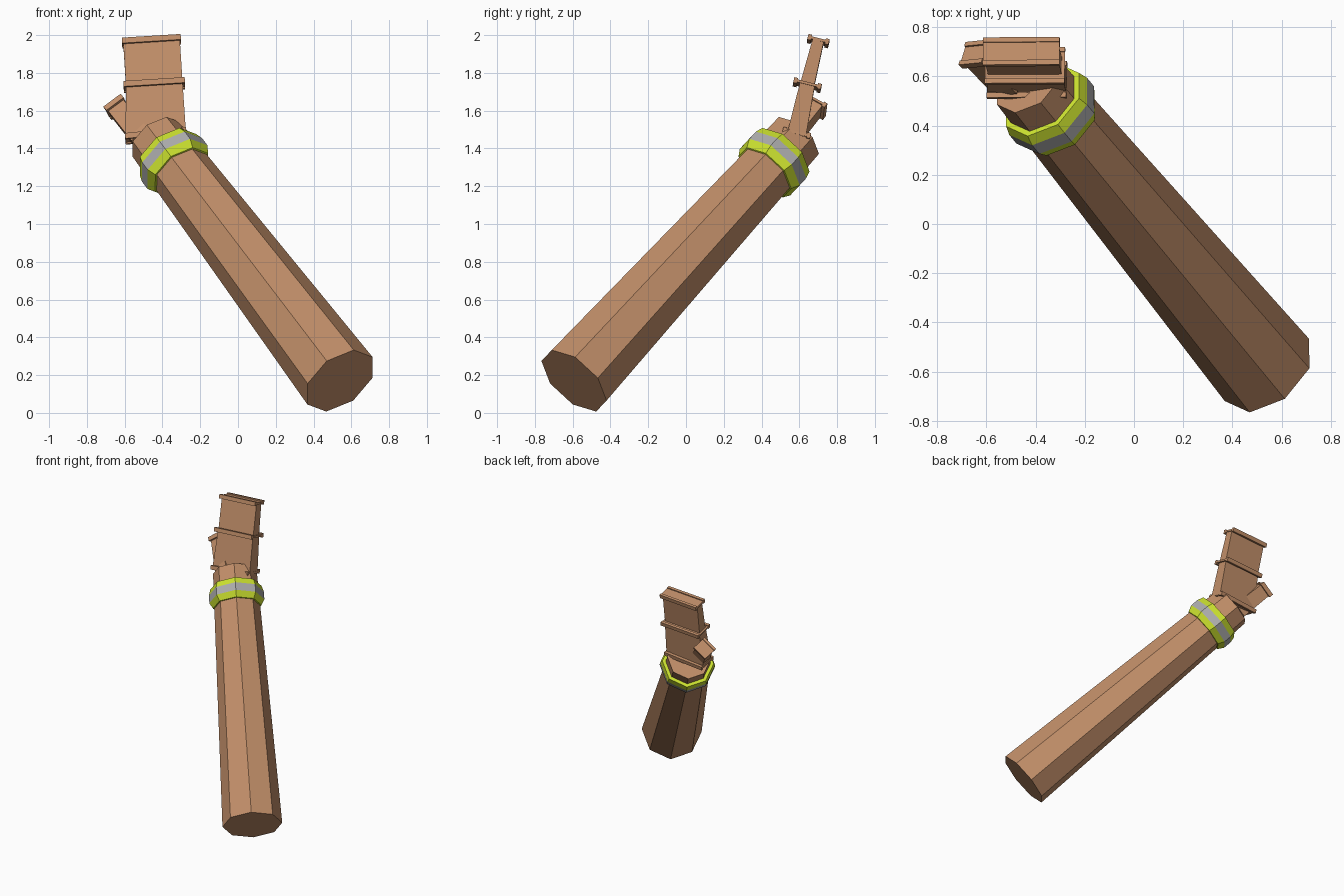
import bpy, bmesh, math
from mathutils import Vector

if "Cube" in bpy.data.objects:
    bpy.data.objects.remove(bpy.data.objects["Cube"])

def material(name, rgb):
    m = bpy.data.materials.new(name)
    m.diffuse_color = (*rgb, 1)
    m.use_nodes = True
    m.node_tree.nodes["Principled BSDF"].inputs["Base Color"].default_value = m.diffuse_color
    return m

SKIN = material("tan", (0.53, 0.27, 0.14))
LIME = material("lime", (0.62, 0.78, 0.03))
GREY = material("grey", (0.42, 0.42, 0.42))

def make_object(name, bm, mats):
    bmesh.ops.recalc_face_normals(bm, faces=bm.faces)
    me = bpy.data.meshes.new(name)
    bm.to_mesh(me)
    bm.free()
    for m in mats:
        me.materials.append(m)
    ob = bpy.data.objects.new(name, me)
    bpy.context.collection.objects.link(ob)
    return ob

# Arm axis and the octagon's own directions
START, END, R = Vector((.54, -.593, .17)), Vector((-.432, .578, 1.448)), .2135
AXIS = (END - START).normalized()
U = Vector((.814, .023, .581))
U = (U - AXIS * U.dot(AXIS)).normalized()
V = AXIS.cross(U)

def lathe(name, profile, mats, bands=None):
    """Octagonal rings along the arm; profile = (fraction of length, radius scale)."""
    bm = bmesh.new()
    rings = []
    for t, s in profile:
        c = START.lerp(END, t)
        rings.append([bm.verts.new(c + (U * math.cos(k * math.pi / 4) + V * math.sin(k * math.pi / 4)) * R * s)
                      for k in range(8)])
    for i in range(len(rings) - 1):
        for k in range(8):
            n = (k + 1) % 8
            f = bm.faces.new((rings[i][k], rings[i][n], rings[i + 1][n], rings[i + 1][k]))
            f.material_index = bands[i] if bands else 0
    if not bands:
        bm.faces.new(rings[0])
        bm.faces.new(rings[-1])
    return make_object(name, bm, mats)

lathe("forearm", [(0, 1), (1, .73)], [SKIN])
lathe("wrist_band", [(.862, .76), (.863, .81), (.885, .92), (.915, .92), (.938, .86), (.938, .74)],
      [LIME, GREY], [0, 0, 1, 0, 0])

def block(name, low, high, x_dir, size_low, size_high):
    """Tapered box from low to high; sizes are (width, depth) at each end."""
    low, high = Vector(low), Vector(high)
    up = (high - low).normalized()
    x = Vector(x_dir)
    x = (x - up * x.dot(up)).normalized()
    y = up.cross(x)
    bm = bmesh.new()
    ends = []
    for c, (w, d) in ((low, size_low), (high, size_high)):
        ends.append([bm.verts.new(c + x * w / 2 * a + y * d / 2 * b)
                     for a, b in ((-1, -1), (1, -1), (1, 1), (-1, 1))])
    bm.faces.new(ends[0])
    bm.faces.new(ends[1])
    for k in range(4):
        n = (k + 1) % 4
        bm.faces.new((ends[0][k], ends[0][n], ends[1][n], ends[1][k]))
    return make_object(name, bm, [SKIN])

def flange(name, centre, up, x_dir, width, depth):
    """Thin end plate with a raised rim bar along its front and back."""
    c, up = Vector(centre), Vector(up).normalized()
    x = Vector(x_dir)
    x = (x - up * x.dot(up)).normalized()
    y = up.cross(x)
    block(name + "_plate", c - up * .007, c + up * .007, x, (width, depth), (width, depth))
    for side, label in ((-1, "front"), (1, "back")):
        p = c + y * side * (depth / 2 - .01)
        block(f"{name}_{label}_rim", p - up * .015, p + up * .015, x, (width, .02), (width, .02))

# Hand: palm and joined fingers
X = (.997, .01, .075)
wrist, knuckle, tip = (-.435, .585, 1.467), (-.443, .642, 1.735), (-.458, .70, 1.968)
up = Vector(tip) - Vector(knuckle)
block("palm", wrist, knuckle, X, (.32, .10), (.30, .08))
block("fingers", knuckle, tip, X, (.30, .075), (.30, .06))
flange("palm_base", wrist, (-.1, .22, .97), (.98, .02, .16), .325, .15)
flange("knuckle", knuckle, up, X, .325, .15)
flange("fingertip", tip, up, X, .312, .115)

# Thumb, leaning outwards from the palm
T_AXIS, T_X = Vector((-.53, .52, .645)).normalized(), (.8, .08, .59)
T_END = Vector((-.645, .69, 1.62))
block("thumb", T_END - T_AXIS * .25, T_END, T_X, (.11, .08), (.10, .075))
flange("thumb_tip", T_END, T_AXIS, T_X, .115, .11)
